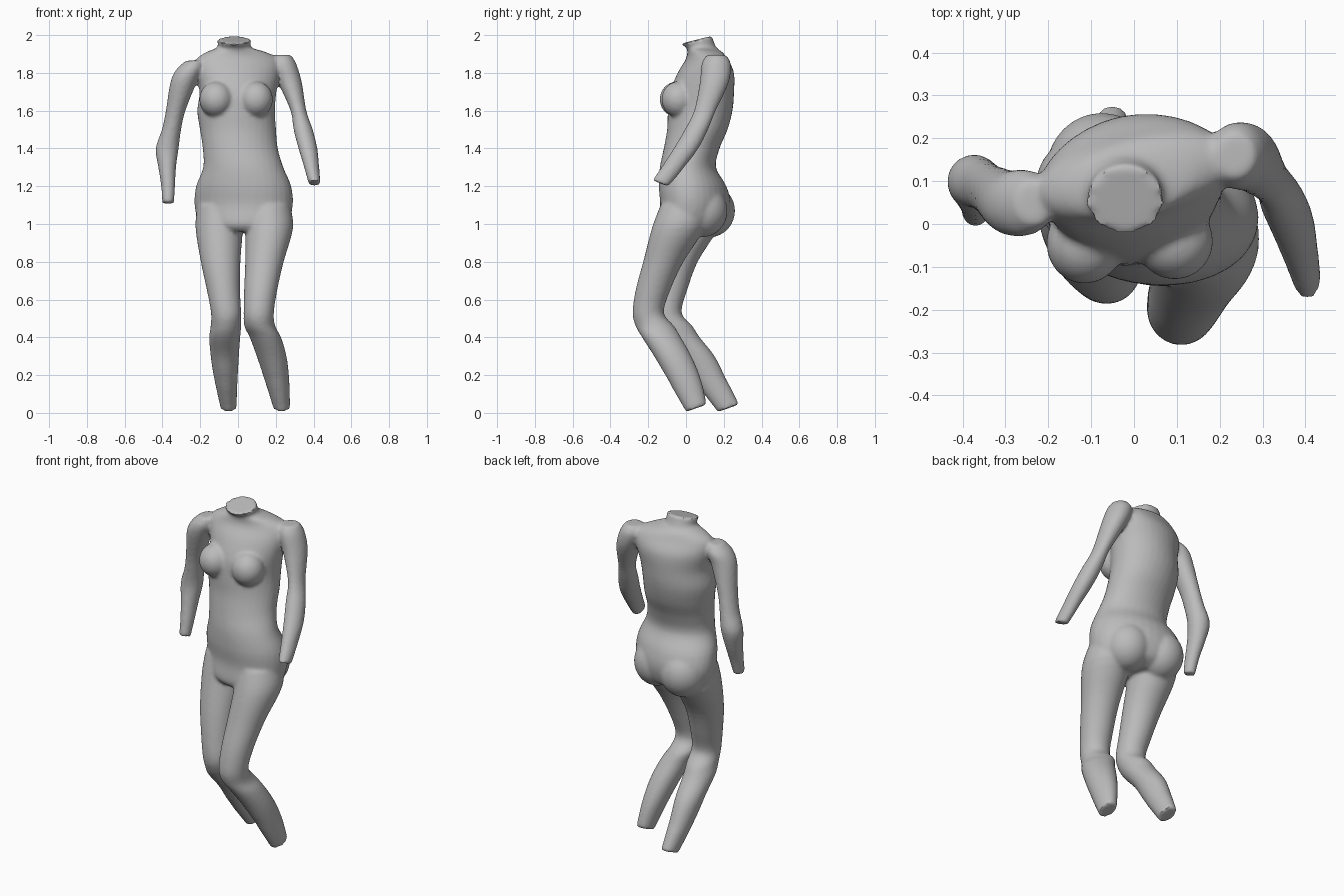
import bpy
import bmesh
from math import cos, sin, pi, radians
from mathutils import Matrix, Vector

default_cube = bpy.data.objects.get("Cube")
if default_cube:
    bpy.data.objects.remove(default_cube, do_unlink=True)

SIDES = 32
STEPS = 4


def blend(a, b, c, d, t):
    """Smooth curve through b and c, applied to whole rows."""
    return [0.5 * (2 * q + (r - p) * t + (2 * p - 5 * q + 4 * r - s) * t * t
                   + (3 * q - p - 3 * r + s) * t ** 3)
            for p, q, r, s in zip(a, b, c, d)]


def refine(rows):
    """Add in-between sections so the profile flows."""
    padded = [rows[0]] + rows + [rows[-1]]
    result = []
    for i in range(len(rows) - 1):
        for step in range(STEPS):
            result.append(blend(*padded[i:i + 4], step / STEPS))
    return result + [rows[-1]]


def loft(bm, rows, end_slope=0.0):
    """Skin oval sections (z, x, y, half width, half depth, twist); tilt the last one."""
    rows = refine(rows)
    rings = []
    for i, row in enumerate(rows):
        z, x, y, half_width, half_depth = row[:5]
        twist = radians(row[5]) if len(row) > 5 else 0.0
        slope = end_slope * max(0.0, 1 - (len(rows) - 1 - i) / STEPS)
        ring = []
        for k in range(SIDES):
            angle = 2 * pi * k / SIDES
            u, v = half_width * cos(angle), half_depth * sin(angle)
            dx = u * cos(twist) - v * sin(twist)
            dy = u * sin(twist) + v * cos(twist)
            ring.append(bm.verts.new((x + dx, y + dy, z + slope * dy)))
        rings.append(ring)
    faces = [bm.faces.new(rings[0]), bm.faces.new(rings[-1])]
    for low, high in zip(rings, rings[1:]):
        for k in range(SIDES):
            n = (k + 1) % SIDES
            faces.append(bm.faces.new((low[k], low[n], high[n], high[k])))
    bmesh.ops.recalc_face_normals(bm, faces=faces)


def mound(bm, centre, radii):
    """Soft rounded volume that swells the surface."""
    matrix = Matrix.Translation(centre) @ Matrix.Diagonal(Vector(radii)).to_4x4()
    bmesh.ops.create_uvsphere(bm, u_segments=SIDES, v_segments=SIDES // 2,
                              radius=1, matrix=matrix)


# Torso from crotch to tilted neck cut, hips and shoulders twisted opposite ways
torso = [
    (.96, .03, .01, .18, .12, -15),
    (1.0, .03, .03, .24, .17, -15),
    (1.1, .03, .05, .265, .18, -15),
    (1.2, .03, .035, .255, .175, -12),
    (1.3, .028, .01, .213, .148, -6),
    (1.4, .012, .03, .199, .148, 0),
    (1.5, 0, .06, .202, .16, 5),
    (1.6, -.01, .075, .207, .17, 10),
    (1.7, 0, .085, .205, .168, 12),
    (1.8, 0, .105, .225, .145, 12),
    (1.87, 0, .11, .225, .105, 12),
    (1.91, -.01, .1, .16, .09, 10),
    (1.935, -.02, .08, .09, .08, 0),
    (1.975, -.02, .053, .092, .085, 0),
]

# Left arm reaches forward, right arm hangs with a bent elbow
left_arm = [
    (1.895, .235, .16, .045, .05),
    (1.85, .24, .16, .068, .077),
    (1.75, .275, .15, .063, .077),
    (1.6, .32, .1, .042, .058),
    (1.5, .345, .055, .051, .062),
    (1.4, .37, 0, .05, .066),
    (1.3, .39, -.07, .04, .06),
    (1.215, .405, -.135, .032, .042),
]
right_arm = [
    (1.865, -.23, .05, .045, .05),
    (1.82, -.255, .05, .07, .077),
    (1.75, -.288, .05, .07, .075),
    (1.6, -.33, .075, .052, .062),
    (1.5, -.352, .09, .051, .06),
    (1.4, -.375, .1, .061, .062),
    (1.3, -.375, .08, .047, .056),
    (1.2, -.37, .05, .037, .044),
    (1.11, -.37, .025, .031, .034),
]

# Legs bend at the knee, with the shins swept back to the ankle cut
left_leg = [
    (1.1, .155, -.01, .12, .125),
    (.98, .165, -.04, .127, .14),
    (.8, .14, -.12, .102, .107),
    (.65, .12, -.175, .088, .092),
    (.53, .11, -.2, .08, .083),
    (.46, .115, -.165, .082, .102),
    (.4, .145, -.13, .083, .103),
    (.3, .178, -.07, .079, .099),
    (.18, .205, -.01, .066, .088),
    (.025, .232, .055, .044, .055),
]
right_leg = [
    (1.1, -.1, .05, .115, .13),
    (.98, -.1, .03, .125, .14),
    (.8, -.092, -.045, .105, .107),
    (.65, -.077, -.085, .088, .092),
    (.53, -.063, -.105, .08, .082),
    (.46, -.064, -.068, .081, .102),
    (.4, -.07, -.03, .082, .103),
    (.3, -.07, .055, .075, .097),
    (.18, -.064, .125, .062, .087),
    (.025, -.05, .225, .042, .057),
]

bm = bmesh.new()
loft(bm, torso, .25)
loft(bm, left_arm, -.4)
loft(bm, right_arm, -.15)
for leg in (left_leg, right_leg):
    loft(bm, leg, .35)

# Bust and buttocks
mound(bm, (-.115, -.045, 1.66), (.09, .095, .095))
mound(bm, (.095, -.04, 1.66), (.09, .09, .095))
mound(bm, (-.075, .125, 1.07), (.13, .135, .14))
mound(bm, (.125, .085, 1.07), (.13, .135, .14))

mesh = bpy.data.meshes.new("body")
bm.to_mesh(mesh)
bm.free()
body = bpy.data.objects.new("body", mesh)
bpy.context.collection.objects.link(body)

# One plain grey skin
grey = bpy.data.materials.new("plain grey")
grey.use_nodes = True
colour = (.5, .5, .5, 1)
grey.diffuse_color = colour
grey.node_tree.nodes["Principled BSDF"].inputs["Base Color"].default_value = colour
mesh.materials.append(grey)

# Fuse the parts into one skin and soften the joins
fuse = body.modifiers.new("fuse", "REMESH")
fuse.mode = "VOXEL"
fuse.voxel_size = .01
fuse.use_smooth_shade = True
soften = body.modifiers.new("soften", "SMOOTH")
soften.factor = .5
soften.iterations = 7

bpy.context.view_layer.objects.active = body
body.select_set(True)
for name in ("fuse", "soften"):
    bpy.ops.object.modifier_apply(modifier=name)
bpy.ops.object.shade_smooth_by_angle(angle=radians(40))
